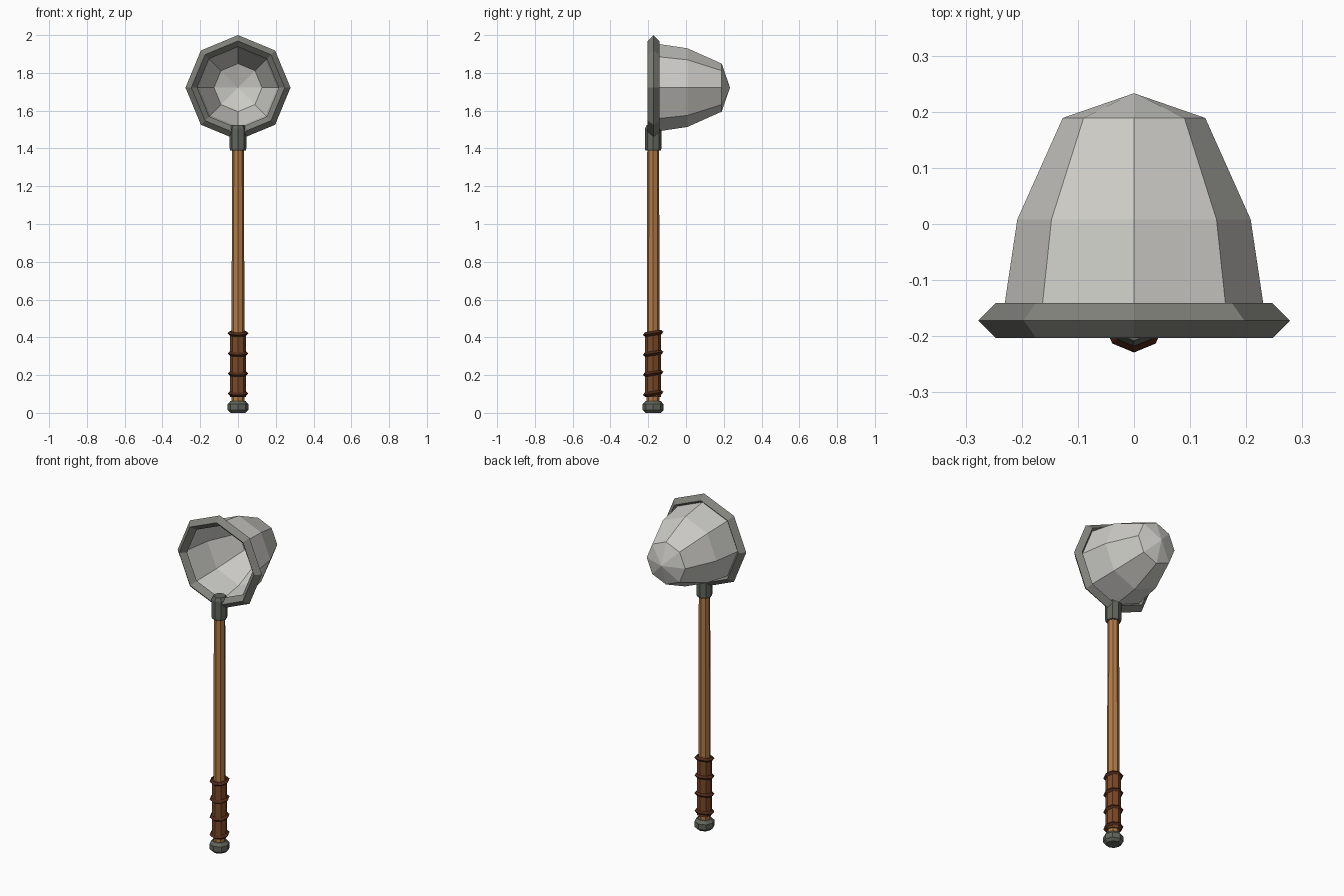
import bpy, bmesh, math
from mathutils import Matrix, Vector

cube = bpy.data.objects.get("Cube")
if cube:
    bpy.data.objects.remove(cube, do_unlink=True)

SIDES = 8
SHAFT_Y = -0.174
HEAD_Z = 1.722


def material(name, rgb):
    linear = [((c / 255 + 0.055) / 1.055) ** 2.4 for c in rgb] + [1.0]
    m = bpy.data.materials.new(name)
    m.use_nodes = True
    m.diffuse_color = linear
    m.node_tree.nodes["Principled BSDF"].inputs["Base Color"].default_value = linear
    return m


pale_metal = material("pale metal", (205, 204, 199))
rim_metal = material("rim metal", (130, 131, 124))
dark_metal = material("dark metal", (97, 102, 92))
wood = material("wood", (178, 122, 70))
leather = material("leather", (122, 72, 40))
dark_leather = material("dark leather", (80, 42, 24))


def lathe(name, profile, mat, matrix, loop=False):
    """Spin (radius, height) points round z; a zero radius makes a single tip."""
    bm = bmesh.new()
    rings = []
    for r, h in profile:
        if r == 0:
            rings.append([bm.verts.new((0, 0, h))] * SIDES)
        else:
            rings.append([bm.verts.new((r * math.cos(a), r * math.sin(a), h))
                          for a in (math.tau * i / SIDES for i in range(SIDES))])
    pairs = list(zip(rings, rings[1:]))
    if loop:
        pairs.append((rings[-1], rings[0]))
    for low, high in pairs:
        for i in range(SIDES):
            j = (i + 1) % SIDES
            corners = dict.fromkeys((low[i], low[j], high[j], high[i]))
            bm.faces.new(list(corners))
    bmesh.ops.recalc_face_normals(bm, faces=bm.faces[:])
    mesh = bpy.data.meshes.new(name)
    bm.to_mesh(mesh)
    bm.free()
    mesh.materials.append(mat)
    ob = bpy.data.objects.new(name, mesh)
    ob.matrix_world = matrix
    bpy.context.collection.objects.link(ob)
    return ob


def diamond(major, minor):
    return [(major + minor, 0), (major, minor), (major - minor, 0), (major, -minor)]


upright = Matrix.Translation(Vector((0, SHAFT_Y, 0)))
# Head axis runs from the open front to the closed back
facing = Matrix.Rotation(-math.pi / 2, 4, "X")

# Open bowl and its rim
lathe("bowl", [(0.235, -0.172), (0.208, 0.008), (0.127, 0.189), (0, 0.233)],
      pale_metal, Matrix.Translation(Vector((0, 0, HEAD_Z))) @ facing)
lathe("bowl_rim", diamond(0.247, 0.031), rim_metal,
      Matrix.Translation(Vector((0, -0.172, HEAD_Z))) @ facing, loop=True)

# Shaft, socket and pommel
lathe("shaft", [(0, 0.03), (0.034, 0.03), (0.033, 0.88), (0.031, 1.42), (0, 1.42)],
      wood, upright)
lathe("socket", [(0, 1.39), (0.041, 1.39), (0.044, 1.4), (0.044, 1.505),
                 (0.034, 1.523), (0, 1.523)], dark_metal, upright)
lathe("pommel", [(0, 0), (0.04, 0), (0.055, 0.015), (0.055, 0.046),
                 (0.04, 0.063), (0, 0.063)], dark_metal, upright)

# Grip with tilted bindings
lathe("grip", [(0, 0.085), (0.042, 0.085), (0.042, 0.425), (0, 0.425)],
      leather, upright)
for i in range(4):
    place = Matrix.Translation(Vector((0, SHAFT_Y, 0.103 + 0.106 * i)))
    lathe(f"grip_binding_{i + 1}", diamond(0.043, 0.012), dark_leather,
          place @ Matrix.Rotation(math.radians(9), 4, "X"), loop=True)
